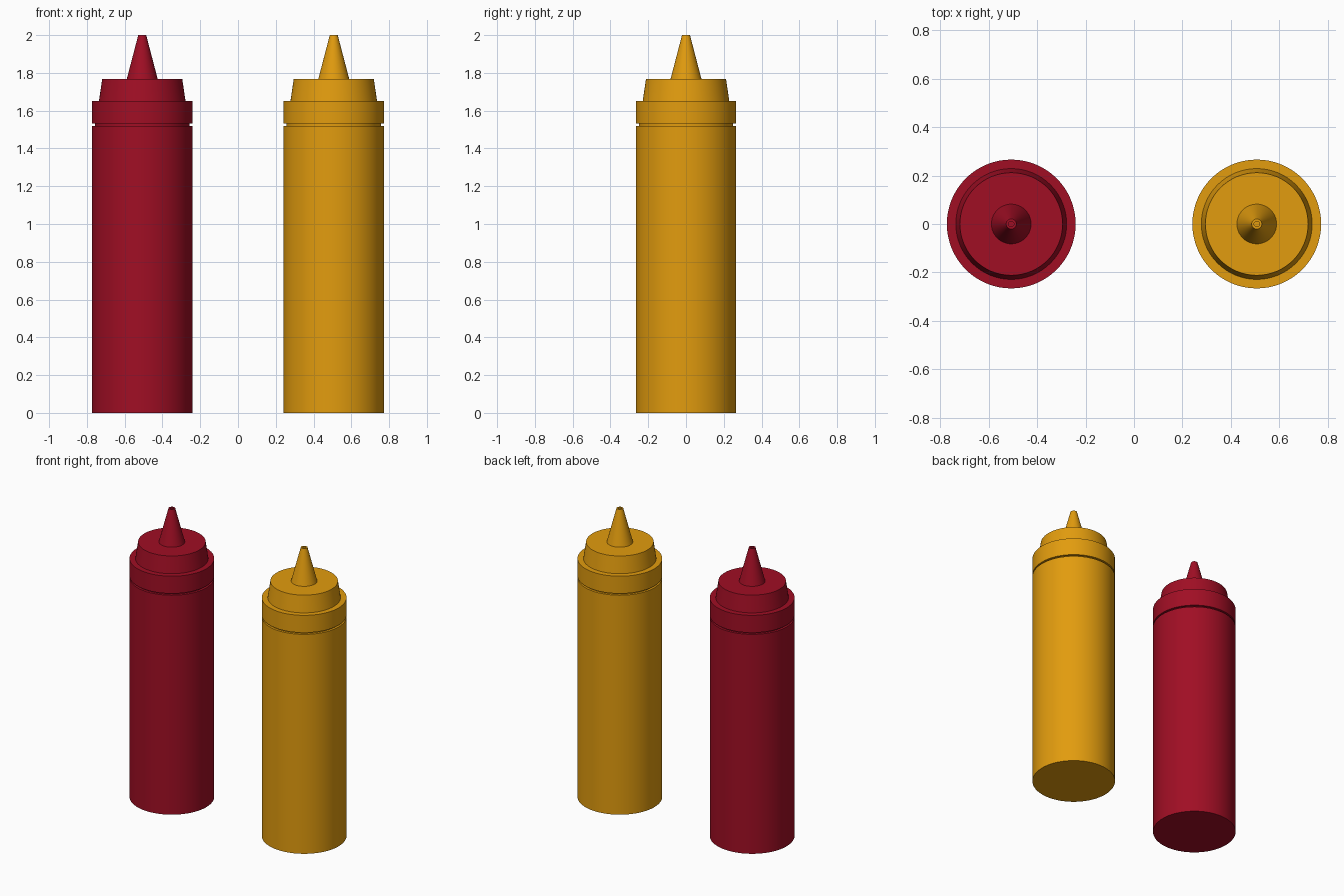
import bpy, bmesh, math

if "Cube" in bpy.data.objects:
    bpy.data.objects.remove(bpy.data.objects["Cube"])

SEGMENTS = 64


def material(name, rgb):
    m = bpy.data.materials.new(name)
    m.diffuse_color = (*rgb, 1.0)
    m.use_nodes = True
    m.node_tree.nodes["Principled BSDF"].inputs["Base Color"].default_value = m.diffuse_color
    return m


def lathe(name, profile, x, mat):
    """Spin an (r, z) profile about the vertical axis; r = 0 ends become poles."""
    bm = bmesh.new()
    rings = []
    for r, z in profile:
        if r == 0:
            rings.append([bm.verts.new((0, 0, z))] * SEGMENTS)
        else:
            rings.append([bm.verts.new((r * math.cos(2 * math.pi * i / SEGMENTS),
                                        r * math.sin(2 * math.pi * i / SEGMENTS), z))
                          for i in range(SEGMENTS)])
    for a, b in zip(rings, rings[1:]):
        for i in range(SEGMENTS):
            j = (i + 1) % SEGMENTS
            corners = list(dict.fromkeys((a[i], a[j], b[j], b[i])))
            bm.faces.new(corners)
    bmesh.ops.recalc_face_normals(bm, faces=bm.faces)
    mesh = bpy.data.meshes.new(name)
    bm.to_mesh(mesh)
    bm.free()
    mesh.materials.append(mat)
    obj = bpy.data.objects.new(name, mesh)
    obj.location.x = x
    bpy.context.collection.objects.link(obj)
    bpy.ops.object.select_all(action='DESELECT')
    obj.select_set(True)
    bpy.context.view_layer.objects.active = obj
    bpy.ops.object.shade_smooth_by_angle(angle=math.radians(30))
    return obj


# Bottle: straight cylinder with a narrower neck that shows as a thin groove
BOTTLE = [(0, 0), (0.266, 0), (0.266, 1.52), (0.25, 1.52), (0.25, 1.54), (0, 1.54)]
# Cap: screw collar, tapered step, and conical nozzle with a small opening
CAP = [(0, 1.532), (0.266, 1.532), (0.266, 1.652), (0.229, 1.652), (0.212, 1.767),
       (0.082, 1.767), (0.021, 2.0), (0.011, 2.0), (0.011, 1.96), (0, 1.96)]

red = material("ketchup_red", (0.352, 0.0044, 0.0176))
yellow = material("mustard_yellow", (0.76, 0.332, 0.0044))

for label, x, mat in (("red", -0.507, red), ("yellow", 0.507, yellow)):
    lathe(label + "_bottle", BOTTLE, x, mat)
    lathe(label + "_nozzle_cap", CAP, x, mat)
